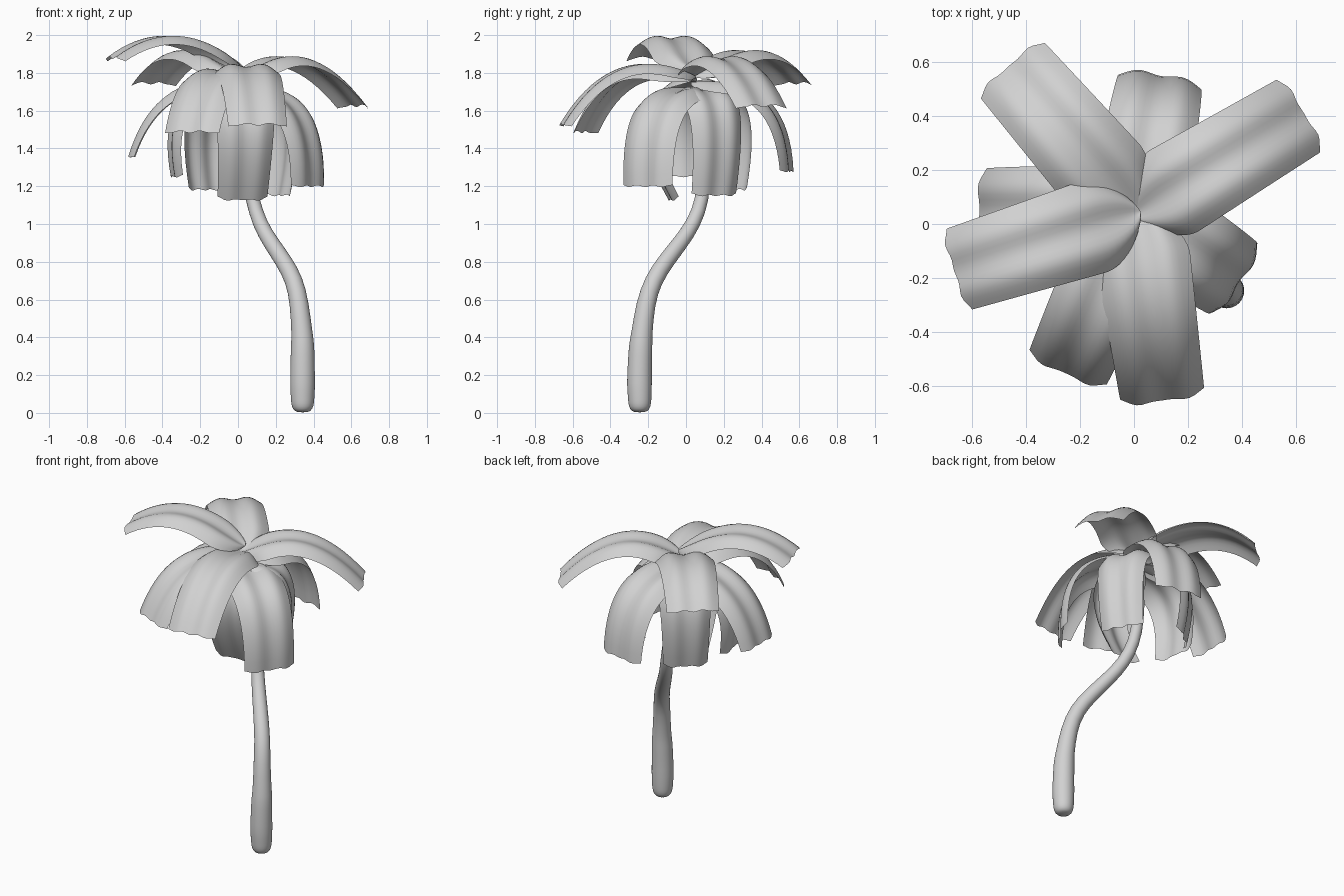
import bpy, bmesh
from math import pi, sin, cos, radians
from mathutils import Vector

cube = bpy.data.objects.get("Cube")
if cube:
    bpy.data.objects.remove(cube)

GREY = (0.64, 0.64, 0.64, 1.0)
grey = bpy.data.materials.new("light grey")
grey.use_nodes = True
grey.diffuse_color = GREY
grey.node_tree.nodes["Principled BSDF"].inputs["Base Color"].default_value = GREY


def finish(bm, name):
    """Turn a bmesh into a smooth grey object."""
    mesh = bpy.data.meshes.new(name)
    bm.to_mesh(mesh)
    bm.free()
    mesh.materials.append(grey)
    obj = bpy.data.objects.new(name, mesh)
    bpy.context.collection.objects.link(obj)
    for p in mesh.polygons:
        p.use_smooth = True
    return obj


def bridge(bm, a, b, closed=False):
    """Join two rows of vertices with quads."""
    n = len(a)
    for i in range(n if closed else n - 1):
        j = (i + 1) % n
        bm.faces.new((a[i], a[j], b[j], b[i]))


# Trunk: rings swept along a leaning path, given as (x, y, z, radius)
PATH = [
    (.342, -.245, .002, .032), (.342, -.245, .02, .054), (.342, -.245, .05, .062),
    (.342, -.245, .09, .064), (.342, -.247, .15, .068), (.342, -.245, .25, .065),
    (.342, -.24, .36, .064), (.34, -.235, .41, .057), (.325, -.215, .58, .051),
    (.30, -.175, .7, .048), (.245, -.11, .8, .046), (.175, -.03, .9, .043),
    (.115, .04, 1.0, .04), (.075, .09, 1.13, .037), (.045, .095, 1.3, .035),
    (.02, .07, 1.5, .035), (.01, .04, 1.75, .032),
]
SIDES = 16
bm = bmesh.new()
rings = []
for i, (x, y, z, r) in enumerate(PATH):
    before = Vector(PATH[max(i - 1, 0)][:3])
    after = Vector(PATH[min(i + 1, len(PATH) - 1)][:3])
    t = (after - before).normalized()
    side = Vector((0, 1, 0)).cross(t).normalized()
    up = t.cross(side)
    ring = []
    for k in range(SIDES):
        a = 2 * pi * k / SIDES
        ring.append(bm.verts.new(Vector((x, y, z)) + (side * cos(a) + up * sin(a)) * r))
    rings.append(ring)
for a, b in zip(rings, rings[1:]):
    bridge(bm, a, b, True)
bm.faces.new(rings[0][::-1])
bm.faces.new(rings[-1])
trunk = finish(bm, "trunk")
trunk.modifiers.new("smooth", "SUBSURF").levels = 1

# Leaves: two-lobed strips that arch out from the crown
CROWN = Vector((.01, .04, 0))
HALF_WIDTH = .18
ROWS, COLS = 26, 16


def leaf(name, azimuth, start, reach, peak, end_r, end_z, taper=.13):
    """Sweep the lobed section along a quadratic arc (reach, peak is its handle)."""
    out = Vector((cos(radians(azimuth)), sin(radians(azimuth)), 0))
    across = Vector((-out.y, out.x, 0))
    p0, p1, p2 = Vector((-.015, start)), Vector((reach, peak)), Vector((end_r, end_z))
    bm = bmesh.new()
    rows = []
    for i in range(ROWS + 1):
        t = (i / ROWS) ** 1.5
        p = p0 * (1 - t) ** 2 + p1 * 2 * t * (1 - t) + p2 * t * t
        d = ((p1 - p0) * (1 - t) + (p2 - p1) * t).normalized()
        normal = out * -d.y + Vector((0, 0, d.x))
        along = out * d.x + Vector((0, 0, d.y))
        # rounded base, then a gentle taper that flattens toward the tip
        grow = max(sin(min(t / .22, 1) * pi / 2) ** .5, .02)
        width = grow * HALF_WIDTH * (1 - taper * t)
        depth = grow * (1 - .5 * t)
        row = []
        for k in range(COLS + 1):
            u = 2 * k / COLS - 1
            sink = (.022 * cos(pi * u) ** 2 + .045 * u ** 4) * depth
            wave = .005 * cos(3 * pi * u) if i == ROWS else 0
            row.append(bm.verts.new(CROWN + out * p.x + Vector((0, 0, p.y))
                                    + across * u * width - normal * sink + along * wave))
        rows.append(row)
    for a, b in zip(rows, rows[1:]):
        bridge(bm, b, a)
    finish(bm, name)


# name, azimuth, start height, handle reach and height, tip reach and height, taper
LEAVES = [
    ("upper_leaf_back_right", 131, 1.78, .41, 2.08, .725, 1.75),
    ("upper_leaf_right", 197.5, 1.82, .36, 2.14, .71, 1.885),
    ("upper_leaf_front", 278, 1.78, .42, 2.00, .705, 1.53),
    ("upper_leaf_back_left", 31, 1.78, .35, 2.06, .725, 1.63),
    ("middle_leaf_back", 80, 1.75, .50, 1.82, .525, 1.28),
    ("middle_leaf_right", 179, 1.76, .45, 1.83, .59, 1.36),
    ("middle_leaf_front_right", 246, 1.77, .45, 1.96, .655, 1.49),
    ("middle_leaf_left", 326, 1.72, .49, 1.78, .465, 1.20),
    ("lower_leaf_back_left", 28, 1.72, .42, 1.80, .26, 1.15, .26),
    ("lower_leaf_back_right", 131, 1.72, .43, 1.80, .29, 1.18, .26),
    ("lower_leaf_front", 278, 1.72, .45, 1.70, .125, 1.125, .26),
    ("lower_leaf_right", 189, 1.72, .46, 1.78, .36, 1.25, .2),
]
for spec in LEAVES:
    leaf(*spec)
